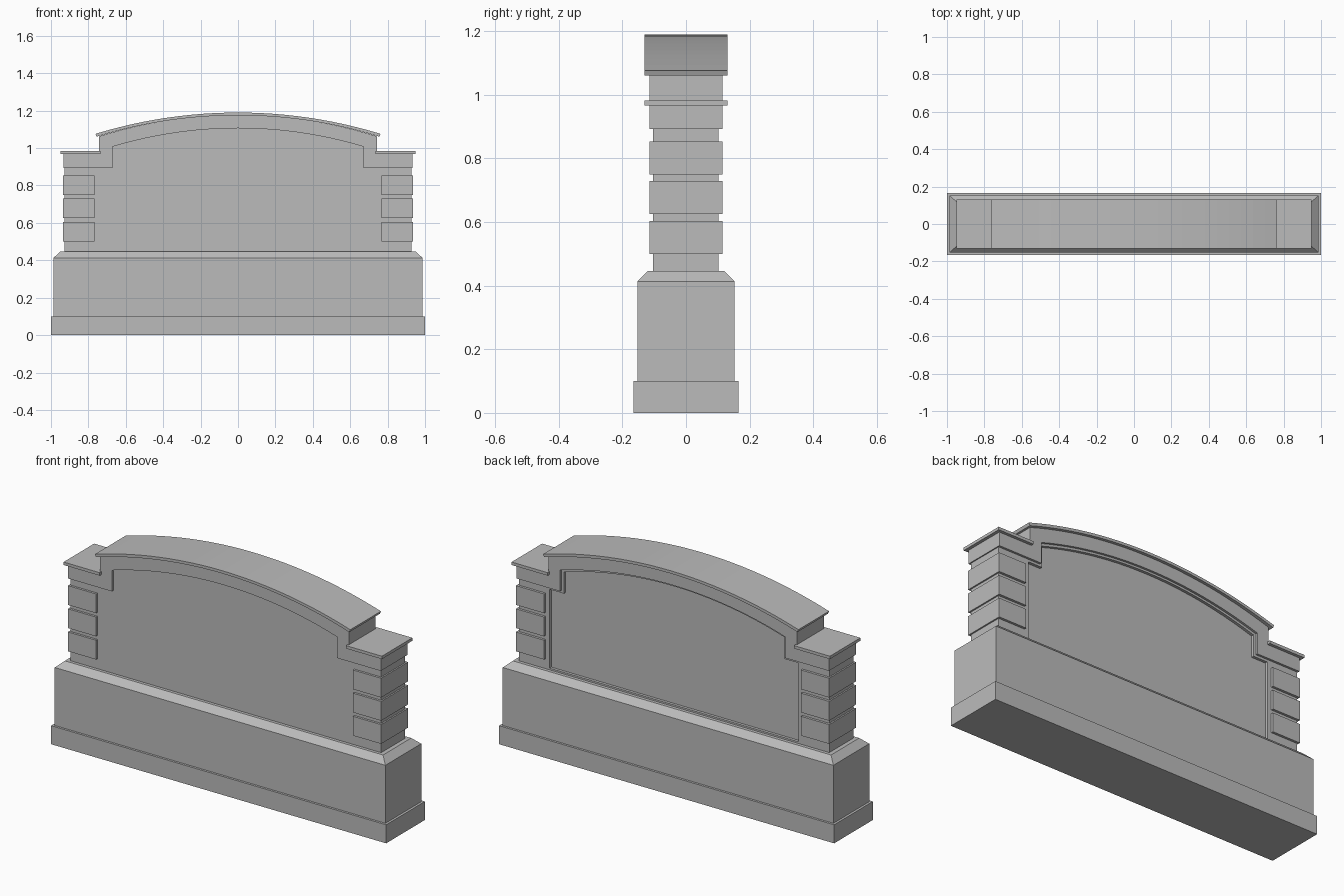
import bpy
import bmesh

if "Cube" in bpy.data.objects:
    bpy.data.objects.remove(bpy.data.objects["Cube"])

stone = bpy.data.materials.new("grey stone")
stone.use_nodes = True
GREY = (0.5, 0.5, 0.5, 1)
stone.diffuse_color = GREY
stone.node_tree.nodes["Principled BSDF"].inputs["Base Color"].default_value = GREY


def finish(name, bm):
    bmesh.ops.recalc_face_normals(bm, faces=bm.faces)
    mesh = bpy.data.meshes.new(name)
    bm.to_mesh(mesh)
    bm.free()
    mesh.materials.append(stone)
    obj = bpy.data.objects.new(name, mesh)
    bpy.context.collection.objects.link(obj)
    return obj


def prism(name, outline, y0, y1):
    """Extrude an x-z outline from y0 to y1."""
    bm = bmesh.new()
    face = bm.faces.new([bm.verts.new((x, y0, z)) for x, z in outline])
    out = bmesh.ops.extrude_face_region(bm, geom=[face])
    moved = [v for v in out["geom"] if isinstance(v, bmesh.types.BMVert)]
    bmesh.ops.translate(bm, verts=moved, vec=(0, y1 - y0, 0))
    return finish(name, bm)


def box(name, x0, x1, half_y, z0, z1):
    return prism(name, [(x0, z0), (x1, z0), (x1, z1), (x0, z1)], -half_y, half_y)


def arc(half, z_end, z_top, steps=24):
    """Circular arch points running from +half to -half."""
    rise = z_top - z_end
    r = (half * half + rise * rise) / (2 * rise)
    xs = [half - 2 * half * i / steps for i in range(steps + 1)]
    return [(x, z_top - r + (r * r - x * x) ** 0.5) for x in xs]


def mirrored(points):
    return [(-x, z) for x, z in reversed(points)]


# Foot and chamfered base
box("foot", -1, 1, 0.165, 0, 0.10)
bm = bmesh.new()
rings = []
for hx, hy, z in ((0.987, 0.153, 0.10), (0.987, 0.153, 0.413), (0.95, 0.12, 0.446)):
    rings.append([bm.verts.new((sx * hx, sy * hy, z))
                  for sx, sy in ((-1, -1), (1, -1), (1, 1), (-1, 1))])
bm.faces.new(rings[0])
bm.faces.new(rings[-1])
for a, b in zip(rings, rings[1:]):
    for i in range(4):
        j = (i + 1) % 4
        bm.faces.new((a[i], a[j], b[j], b[i]))
finish("chamfered_base", bm)

# Wall with a shallow recessed panel in the back
side = [(0.927, 0.446), (0.927, 0.93), (0.71, 0.93)]
wall = prism("wall", side + arc(0.71, 1.03, 1.14) + mirrored(side), -0.103, 0.102)
side = [(0.743, 0.455), (0.743, 0.88), (0.658, 0.88)]
cutter = prism("panel_cutter", side + arc(0.658, 0.997, 1.095) + mirrored(side), 0.087, 0.2)
cutter.hide_render = True
mod = wall.modifiers.new("back_panel", "BOOLEAN")
mod.operation = "DIFFERENCE"
mod.solver = "EXACT"
mod.object = cutter
bpy.context.view_layer.objects.active = wall
bpy.ops.object.modifier_apply(modifier=mod.name)
bpy.data.objects.remove(cutter)

# Stepped frieze that follows the arch
outer = [(0.933, 0.893), (0.933, 0.967), (0.742, 0.967)]
inner = [(0.672, 0.893)]
outline = (outer + arc(0.742, 1.063, 1.176) + mirrored(outer)
           + mirrored(inner) + arc(0.672, 1.007, 1.106)[::-1] + inner)
prism("frieze", outline, -0.115, 0.114)

# Arched coping, with ends square to the curve
prism("arched_coping", arc(0.762, 1.076, 1.19) + arc(0.756, 1.061, 1.175)[::-1], -0.131, 0.13)

# Shoulder copings and corner blocks on both sides
for label, s in (("left", 1), ("right", -1)):
    box(label + "_coping", s * 0.735, s * 0.95, 0.13, 0.967, 0.983)
    for i in range(3):
        z = 0.5 + 0.125 * i
        box(f"{label}_block_{i + 1}", s * 0.767, s * 0.935, 0.115, z, z + 0.104)
